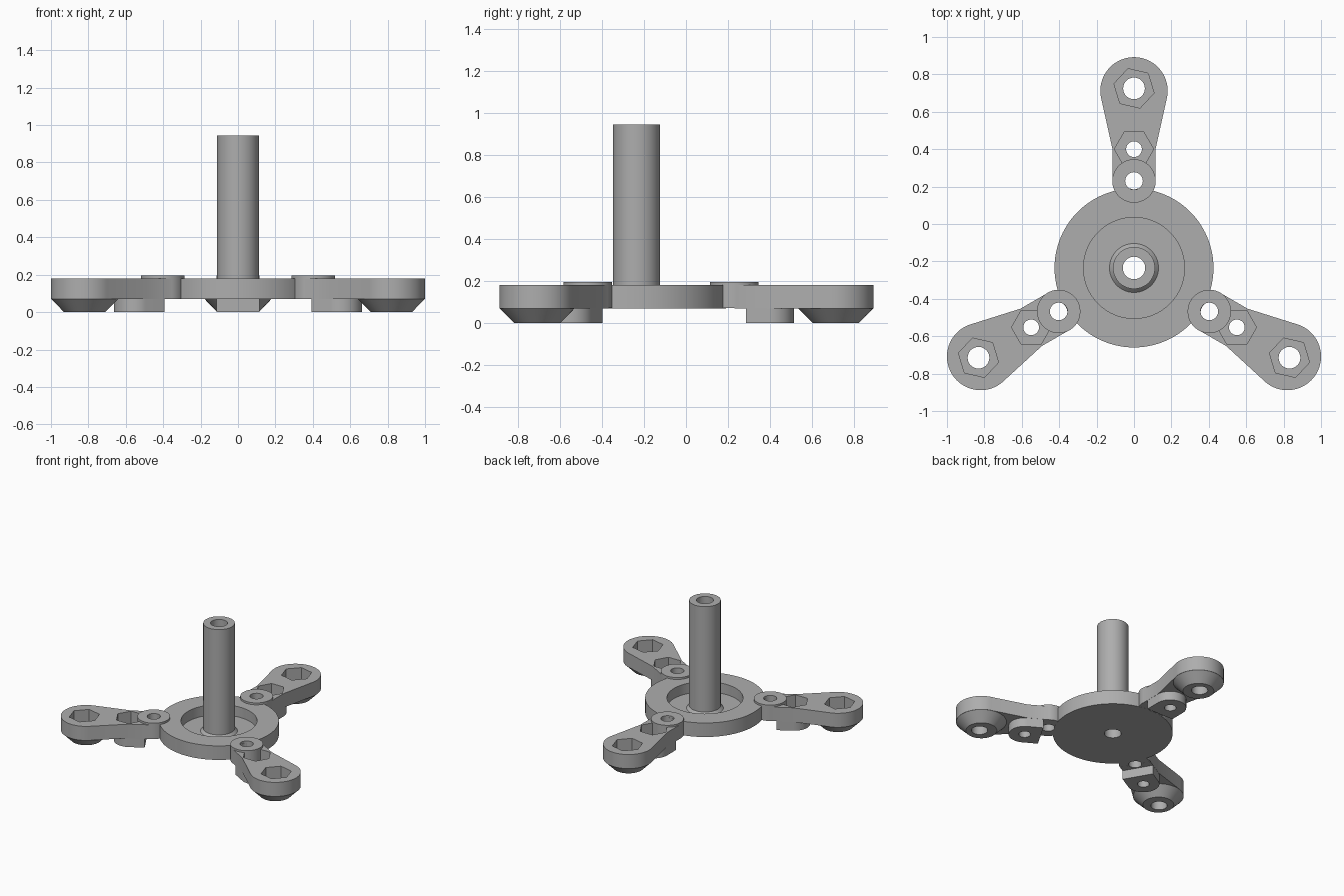
import bpy, bmesh, math
from mathutils import Matrix

if "Cube" in bpy.data.objects:
    bpy.data.objects.remove(bpy.data.objects["Cube"])

CY = -0.235          # hub centre on y
grey = bpy.data.materials.new("plain grey")
grey.diffuse_color = (0.42, 0.42, 0.42, 1)
grey.use_nodes = True
grey.node_tree.nodes["Principled BSDF"].inputs["Base Color"].default_value = grey.diffuse_color


def loft(name, rings):
    """Solid skinned through rings of equal point count, capped at both ends."""
    bm = bmesh.new()
    rows = [[bm.verts.new(p) for p in ring] for ring in rings]
    n = len(rows[0])
    for a, b in zip(rows, rows[1:]):
        for i in range(n):
            j = (i + 1) % n
            bm.faces.new((a[i], a[j], b[j], b[i]))
    bm.faces.new(rows[0][::-1])
    bm.faces.new(rows[-1])
    bmesh.ops.recalc_face_normals(bm, faces=bm.faces)
    mesh = bpy.data.meshes.new(name)
    bm.to_mesh(mesh)
    bm.free()
    mesh.materials.append(grey)
    ob = bpy.data.objects.new(name, mesh)
    bpy.context.collection.objects.link(ob)
    return ob


def turned(name, profile, y=0, sides=64, turn=0):
    """Round or polygonal solid from (radius, z) pairs."""
    ang = [turn + 2 * math.pi * i / sides for i in range(sides)]
    return loft(name, [[(r * math.cos(a), y + r * math.sin(a), z) for a in ang]
                       for r, z in profile])


def prism(name, outline, z0, z1):
    return loft(name, [[(x, y, z) for x, y in outline] for z in (z0, z1)])


def combine(ob, other, op):
    mod = ob.modifiers.new(op, 'BOOLEAN')
    mod.operation, mod.object, mod.solver = op, other, 'EXACT'
    bpy.context.view_layer.objects.active = ob
    bpy.ops.object.modifier_apply(modifier=mod.name)
    bpy.data.objects.remove(other)


def smooth(ob):
    bpy.ops.object.select_all(action='DESELECT')
    ob.select_set(True)
    bpy.context.view_layer.objects.active = ob
    bpy.ops.object.shade_smooth_by_angle(angle=math.radians(25))


def arc(r, y, a0, a1, n=40):
    return [(r * math.cos(math.radians(a0 + (a1 - a0) * i / n)),
             y + r * math.sin(math.radians(a0 + (a1 - a0) * i / n))) for i in range(n + 1)]


PIVOT, NUT, TIP, TIP_HOLE = 0.465, 0.635, 0.947, 0.96

# Hub: recessed disc, chamfered foot and tall post in one turned solid
hub = turned("hub_and_post", [(0.425, 0.07), (0.425, 0.18), (0.27, 0.18), (0.27, 0.10),
                              (0.131, 0.10), (0.112, 0.12), (0.112, 0.945)], sides=96)
combine(hub, turned("bore", [(0.06, -0.1), (0.06, 1.1)]), 'DIFFERENCE')
for k in range(3):
    hole = turned("pivot_bore", [(0.045, 0), (0.045, 0.3)], PIVOT, 32)
    hole.data.transform(Matrix.Rotation(k * math.tau / 3, 4, 'Z'))
    combine(hub, hole, 'DIFFERENCE')
hub.location.y = CY
smooth(hub)

# Arm: tapered bar with a rounded tip
arm = prism("arm", [(-0.115, PIVOT), (0.115, PIVOT), (0.115, NUT)]
            + arc(0.18, TIP, -11, 191) + [(-0.115, NUT)], 0.07, 0.18)
# Tapered foot under the tip
combine(arm, turned("foot", [(0.11, 0), (0.179, 0.07), (0.179, 0.10)], TIP), 'UNION')
# Block under the nut pocket: square inside, round outside
combine(arm, prism("block", [(-0.114, NUT - 0.115), (0.114, NUT - 0.115)]
                   + arc(0.114, NUT, 0, 180), 0, 0.10), 'UNION')
# Hexagonal nut pockets
combine(arm, turned("pocket", [(0.105, 0.07), (0.105, 0.3)], NUT, 6), 'DIFFERENCE')
combine(arm, turned("pocket", [(0.11, 0.075), (0.11, 0.3)], TIP_HOLE, 6,
                    math.radians(47)), 'DIFFERENCE')
# Raised pivot boss
combine(arm, turned("boss", [(0.116, 0.0705), (0.116, 0.195)], PIVOT), 'UNION')
# Bolt holes
for y, r in ((PIVOT, 0.047), (NUT, 0.042), (TIP_HOLE, 0.058)):
    combine(arm, turned("bolt_hole", [(r, -0.1), (r, 0.4)], y, 32), 'DIFFERENCE')
smooth(arm)

# Three arms around the hub
arm.location.y = CY
arm.name = "arm_1"
for k in (1, 2):
    other = arm.copy()
    other.data = arm.data.copy()
    other.name = f"arm_{k + 1}"
    other.rotation_euler.z = k * math.tau / 3
    bpy.context.collection.objects.link(other)
